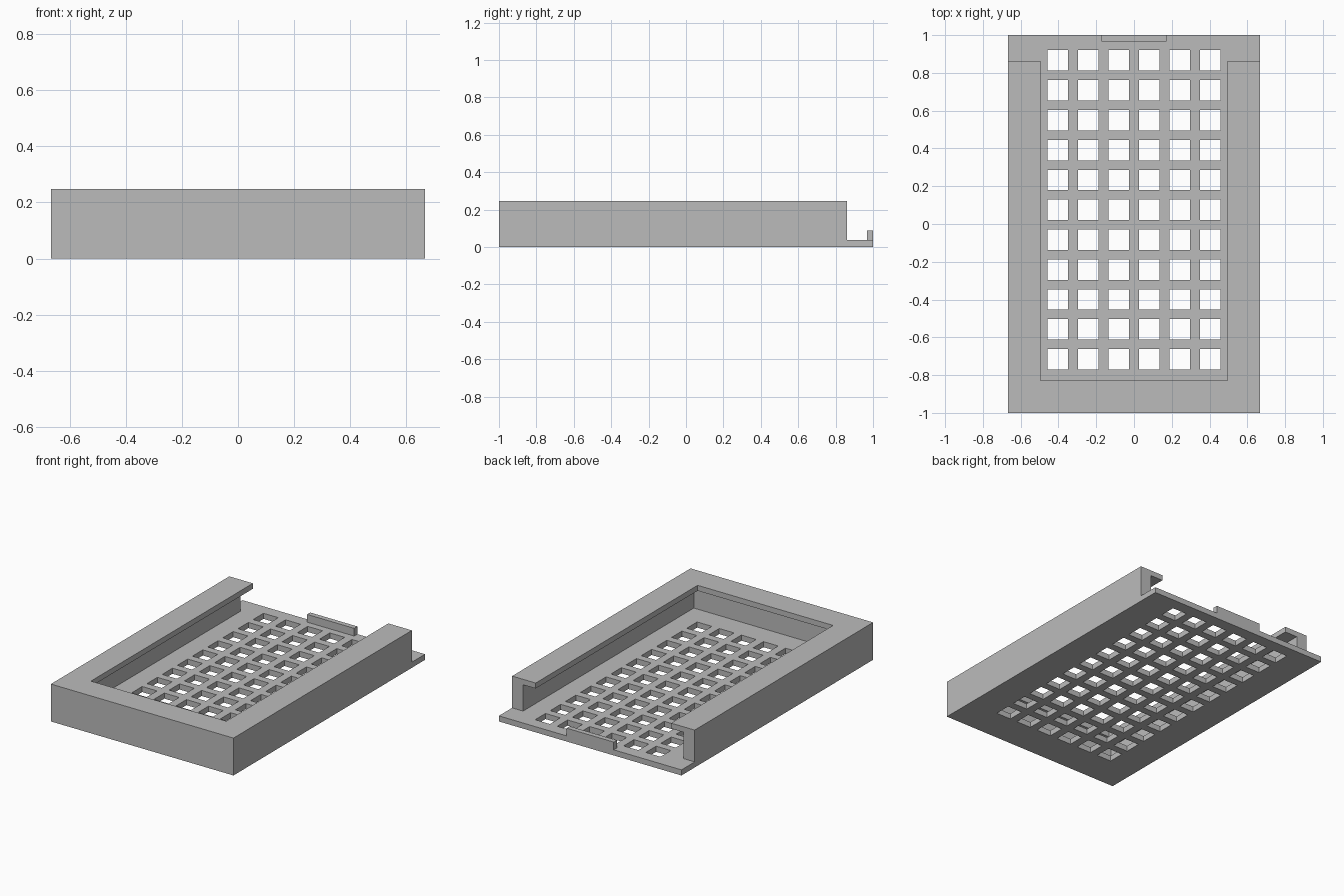
import bpy
import bmesh

cube = bpy.data.objects.get("Cube")
if cube:
    bpy.data.objects.remove(cube, do_unlink=True)

HALF_X, HALF_Y, HEIGHT = 0.667, 1.0, 0.247
FLOOR, LIP = 0.037, 0.036       # thicknesses
WALL, OVERHANG = 0.08, 0.172    # insets from the outer edge
RIM_END = 0.862

grey = bpy.data.materials.new("plain_grey")
grey.use_nodes = True
colour = (0.5, 0.5, 0.5, 1)
grey.diffuse_color = colour
grey.node_tree.nodes["Principled BSDF"].inputs["Base Color"].default_value = colour


def finish(name, bm):
    bmesh.ops.recalc_face_normals(bm, faces=bm.faces)
    mesh = bpy.data.meshes.new(name)
    bm.to_mesh(mesh)
    bm.free()
    mesh.materials.append(grey)
    obj = bpy.data.objects.new(name, mesh)
    bpy.context.collection.objects.link(obj)
    return obj


def cuts(first, pitch, count, size, limit):
    """Grid lines at the outer edges and both sides of every hole."""
    lines = [-limit]
    for i in range(count):
        centre = first + i * pitch
        lines += [centre - size / 2, centre + size / 2]
    return lines + [limit]


# Perforated floor: a grid of cells, leaving out the holes, then thickened
bm = bmesh.new()
xs = cuts(-0.404, 0.1616, 6, 0.108, HALF_X)
ys = cuts(-0.716, 0.1582, 11, 0.108, HALF_Y)
grid = [[bm.verts.new((x, y, 0)) for y in ys] for x in xs]
for i in range(len(xs) - 1):
    for j in range(len(ys) - 1):
        if not (i % 2 and j % 2):
            bm.faces.new((grid[i][j], grid[i + 1][j],
                          grid[i + 1][j + 1], grid[i][j + 1]))
extruded = bmesh.ops.extrude_face_region(bm, geom=bm.faces[:], use_keep_orig=True)
top = [v for v in extruded["geom"] if isinstance(v, bmesh.types.BMVert)]
bmesh.ops.translate(bm, verts=top, vec=(0, 0, FLOOR))
bmesh.ops.dissolve_limit(bm, angle_limit=0.01, verts=bm.verts[:], edges=bm.edges[:])
finish("perforated_floor", bm)

# Rim: an L section (inset, height) swept around three sides with mitred corners
bm = bmesh.new()
section = [(0, FLOOR), (0, HEIGHT), (OVERHANG, HEIGHT), (OVERHANG, HEIGHT - LIP),
           (WALL, HEIGHT - LIP), (WALL, FLOOR)]
rings = []
for side, at_end in ((-1, True), (-1, False), (1, False), (1, True)):
    rings.append([bm.verts.new((side * (HALF_X - inset),
                                RIM_END if at_end else inset - HALF_Y, z))
                  for inset, z in section])
for a, b in zip(rings, rings[1:]):
    for k in range(len(section)):
        n = (k + 1) % len(section)
        bm.faces.new((a[k], a[n], b[n], b[k]))
bm.faces.new(rings[0])
bm.faces.new(rings[-1])
finish("wall_and_lip", bm)

# Small stop tab at the open end
bm = bmesh.new()
bmesh.ops.create_cube(bm, size=1)
bmesh.ops.scale(bm, verts=bm.verts, vec=(0.344, 0.033, 0.088 - FLOOR))
bmesh.ops.translate(bm, verts=bm.verts, vec=(0, HALF_Y - 0.0165, (0.088 + FLOOR) / 2))
finish("stop_tab", bm)
